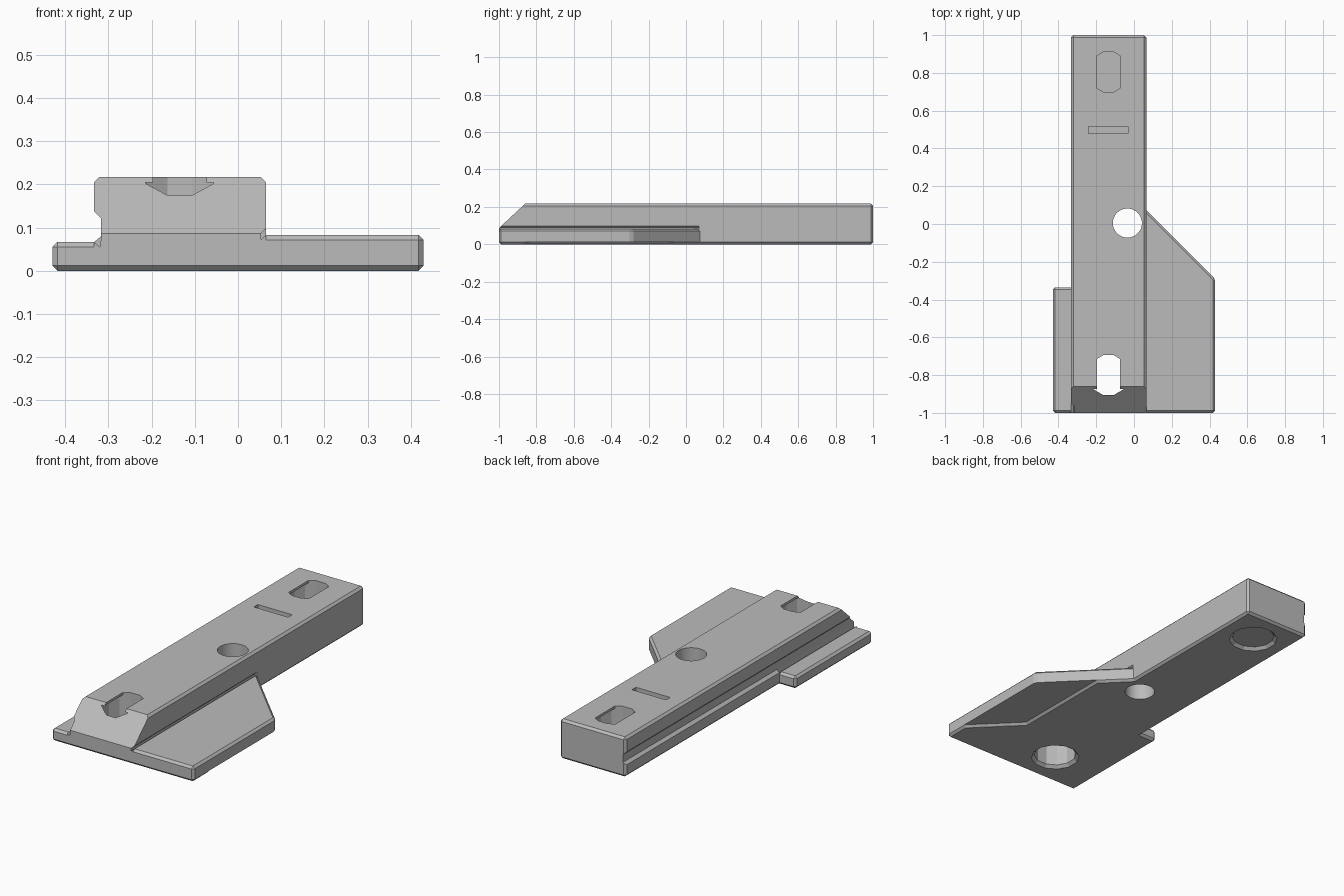
import bpy, bmesh, math
from mathutils import Vector

if "Cube" in bpy.data.objects:
    bpy.data.objects.remove(bpy.data.objects["Cube"], do_unlink=True)

grey = bpy.data.materials.new("plain grey")
grey.use_nodes = True
COLOUR = (0.5, 0.5, 0.5, 1)
grey.diffuse_color = COLOUR
grey.node_tree.nodes["Principled BSDF"].inputs["Base Color"].default_value = COLOUR

CHAMFER = 0.012


def prism(name, points, axis, low, high, bevel=None):
    """Extrude a 2D outline along an axis; bevel the edges picked by a rule."""
    place = {"x": lambda a, b, t: (t, a, b),
             "y": lambda a, b, t: (a, t, b),
             "z": lambda a, b, t: (a, b, t)}[axis]
    bm = bmesh.new()
    rings = [[bm.verts.new(place(a, b, t)) for a, b in points] for t in (low, high)]
    for ring in rings:
        bm.faces.new(ring)
    n = len(points)
    for i in range(n):
        j = (i + 1) % n
        bm.faces.new((rings[0][i], rings[0][j], rings[1][j], rings[1][i]))
    bmesh.ops.recalc_face_normals(bm, faces=bm.faces)
    if bevel:
        bmesh.ops.bevel(bm, geom=[e for e in bm.edges if bevel(e)], offset=CHAMFER,
                        offset_type='OFFSET', segments=1, affect='EDGES')
    mesh = bpy.data.meshes.new(name)
    bm.to_mesh(mesh)
    bm.free()
    mesh.materials.append(grey)
    obj = bpy.data.objects.new(name, mesh)
    bpy.context.collection.objects.link(obj)
    return obj


def circle(cx, cy, radius, sides):
    step = math.tau / sides
    return [(cx + radius * math.cos(step * (i + 0.5)),
             cy + radius * math.sin(step * (i + 0.5))) for i in range(sides)]


def combine(target, tool, operation='DIFFERENCE'):
    mod = target.modifiers.new(tool.name, 'BOOLEAN')
    mod.operation, mod.solver, mod.object = operation, 'EXACT', tool
    bpy.context.view_layer.objects.active = target
    bpy.ops.object.modifier_apply(modifier=mod.name)
    bpy.data.objects.remove(tool, do_unlink=True)


def bar_edge(e):
    """Square edges of the bar, except around the sloped nose."""
    if any(min(abs(c) for c in f.normal) > 0.01 or
           sum(abs(c) > 0.01 for c in f.normal) > 1 for f in e.link_faces):
        return False
    a, b = (v.co for v in e.verts)
    return not (a.y < -0.99 and b.y < -0.99 and abs(a.z - b.z) > 0.01)


# Long bar with sloped nose
LEFT, RIGHT, TOP = -0.333, 0.065, 0.217
side = [(-1, 0), (1, 0), (1, TOP), (-0.86, TOP), (-1, 0.087)]
bar = prism("slotted_bar", side, "x", LEFT, RIGHT, bar_edge)

# Groove along the bar
combine(bar, prism("side_groove", [(-0.345, 0.057), (-0.317, 0.08), (-0.317, 0.122),
                                   (-0.345, 0.149)], "y", -1.1, 1.1))

# Narrow flange and angled wing
flange = prism("flange", [(-0.43, -1), (-0.25, -1), (-0.25, -0.335), (-0.43, -0.335)],
               "z", 0, 0.067, lambda e: True)
wing = prism("wing", [(0, -1), (0.43, -1), (0.43, -0.29), (0, 0.14)],
             "z", 0, 0.083, lambda e: True)

# Shallow relief under the wing
combine(wing, prism("wing_relief", [(0.19, 0.3), (0.19, -0.64), (0.45, -0.9), (0.7, -0.9),
                                    (0.7, 0.3)], "z", -0.02, 0.013,
                    lambda e: all(v.co.z > 0 for v in e.verts)))
combine(bar, flange, 'UNION')
combine(bar, wing, 'UNION')

# Relief notches where the flange and wing meet the bar
combine(bar, prism("flange_notch", [(-0.334, 0.068), (-0.32, 0.055), (-0.316, 0.081)],
                   "y", -1.1, -0.335))
combine(bar, prism("wing_notch", [(0.066, 0.099), (0.053, 0.087), (0.053, 0.072),
                                  (0.066, 0.084)], "y", -1.1, 0.07))

# Screw pockets: round from below with a flared mouth, narrowed to a slot at the top
for y in (0.805, -0.8):
    pocket = prism("screw_pocket", circle(-0.135, y, 0.109, 12), "z", -0.02, 0.204)
    slot = prism("slot", circle(-0.135, y, 0.109, 12), "z", 0.15, 0.3)
    for v in slot.data.vertices:
        dx = v.co.x + 0.135
        if abs(dx) > 0.062:
            v.co.x = -0.135 + math.copysign(0.062, dx)
            if abs(v.co.y - y) > 0.05:
                v.co.y = y + math.copysign(0.085, v.co.y - y)
    flare = prism("mouth_flare", circle(-0.135, y, 0.129, 12), "z", -0.004, 0.016)
    for v in flare.data.vertices:
        if v.co.z > 0:
            centre = Vector((-0.135, y, v.co.z))
            v.co = centre + (v.co - centre) * (0.109 / 0.129)
    for cutter in (pocket, slot, flare):
        combine(bar, cutter)

# Round through hole and marker slit
combine(bar, prism("round_hole", circle(-0.035, 0.005, 0.077, 40), "z", -0.1, 0.4))
combine(bar, prism("marker_slit", [(-0.24, 0.48), (-0.033, 0.48), (-0.033, 0.515),
                                   (-0.24, 0.515)], "z", 0.165, 0.4))

# Smooth only the gentle curve of the round hole
bpy.ops.object.select_all(action='DESELECT')
bar.select_set(True)
bpy.context.view_layer.objects.active = bar
bpy.ops.object.shade_smooth_by_angle(angle=math.radians(15))
